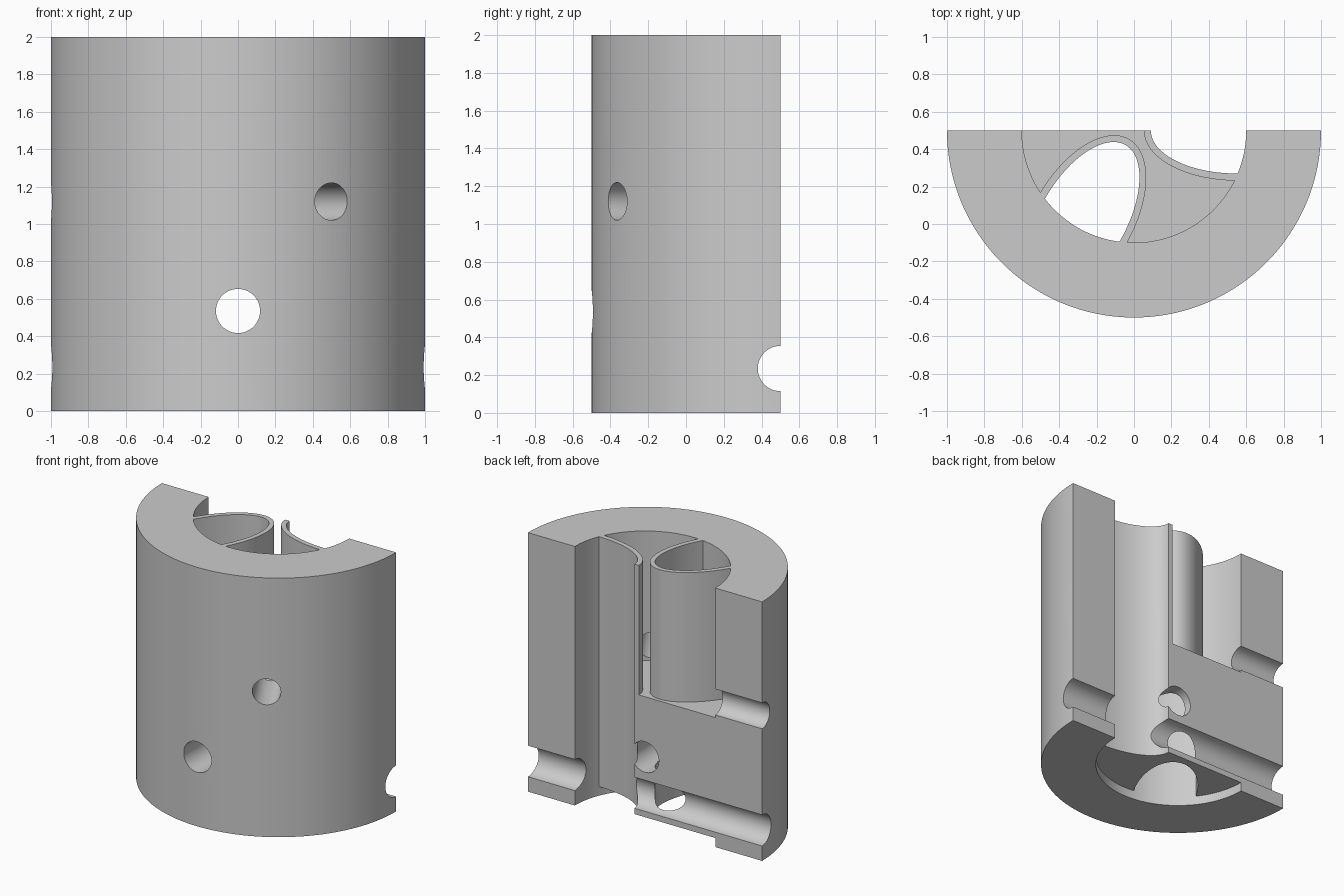
import bpy, bmesh, math
from mathutils import Vector, Matrix

if "Cube" in bpy.data.objects:
    bpy.data.objects.remove(bpy.data.objects["Cube"])

AXIS_Y = 0.5          # the full cylinder axis lies on the cut plane


def prism(name, pts, z0, z1):
    """Extrude a plan outline, given relative to the axis, from z0 to z1."""
    bm = bmesh.new()
    f = bm.faces.new([bm.verts.new((x, y + AXIS_Y, z0)) for x, y in pts])
    up = bmesh.ops.extrude_face_region(bm, geom=[f])["geom"]
    bmesh.ops.translate(bm, vec=(0, 0, z1 - z0),
                        verts=[v for v in up if isinstance(v, bmesh.types.BMVert)])
    bmesh.ops.recalc_face_normals(bm, faces=bm.faces)
    me = bpy.data.meshes.new(name)
    bm.to_mesh(me)
    bm.free()
    ob = bpy.data.objects.new(name, me)
    bpy.context.collection.objects.link(ob)
    return ob


def arc(r, a0, a1, n):
    return [(r * math.cos(math.radians(a0 + (a1 - a0) * i / n)),
             r * math.sin(math.radians(a0 + (a1 - a0) * i / n))) for i in range(n + 1)]


def lobe(name, a, b, angle, z0, z1):
    """Half-ellipse channel outline opening outward along the given angle."""
    pts = [(0.55 + a * x, b * y) for x, y in arc(1, 90, 270, 48)]
    pts += [(0.9, -b), (0.9, b)]
    c, s = math.cos(math.radians(angle)), math.sin(math.radians(angle))
    return prism(name, [(x * c - y * s, x * s + y * c) for x, y in pts], z0, z1)


def drill(name, r, start, end):
    """Round drill between two points."""
    p, q = Vector(start), Vector(end)
    d = q - p
    bm = bmesh.new()
    mat = Matrix.Translation((p + q) / 2) @ d.to_track_quat('Z', 'Y').to_matrix().to_4x4()
    bmesh.ops.create_cone(bm, cap_ends=True, segments=48, radius1=r, radius2=r,
                          depth=d.length, matrix=mat)
    me = bpy.data.meshes.new(name)
    bm.to_mesh(me)
    bm.free()
    ob = bpy.data.objects.new(name, me)
    bpy.context.collection.objects.link(ob)
    return ob


def combine(target, tool, operation):
    """Apply a boolean and remove the tool."""
    bpy.context.view_layer.objects.active = target
    m = target.modifiers.new("cut", 'BOOLEAN')
    m.operation, m.solver, m.object = operation, 'EXACT', tool
    bpy.ops.object.modifier_apply(modifier=m.name)
    bpy.data.objects.remove(tool)


# Insert: solid core plus thin channel walls rising above it
insert = prism("insert", arc(0.7, 0, 360, 96)[:-1], 0.07, 1.0)
channels = (0, 240)
for ang in channels:
    combine(insert, lobe("channel_wall", 0.497, 0.268, ang, 0.5, 2.2), 'UNION')
for ang in channels:
    combine(insert, lobe("channel", 0.46, 0.23, ang, -0.2, 2.4), 'DIFFERENCE')

# Empty space inside the bore
void = prism("bore_void", arc(0.6, 0, 360, 128)[:-1], -0.1, 2.1)
combine(void, insert, 'DIFFERENCE')

# Half-cylinder body
body = prism("half_cylinder_body", arc(1.0, 180, 360, 96), 0, 2)
combine(body, void, 'DIFFERENCE')

# Cross holes: one along the cut plane, one front to back, two radial
combine(body, drill("low_hole", 0.12, (-1.2, AXIS_Y, 0.235), (1.2, AXIS_Y, 0.235)), 'DIFFERENCE')
combine(body, drill("front_hole", 0.118, (0, -0.7, 0.535), (0, 0.7, 0.535)), 'DIFFERENCE')
for ang in (180, 300):
    c, s = math.cos(math.radians(ang)), math.sin(math.radians(ang))
    combine(body, drill("upper_hole", 0.1, (0.5 * c, AXIS_Y + 0.5 * s, 1.12),
                        (1.2 * c, AXIS_Y + 1.2 * s, 1.12)), 'DIFFERENCE')

# Single grey material and smooth curved walls
grey = bpy.data.materials.new("plain_grey")
grey.diffuse_color = (0.6, 0.6, 0.6, 1)
grey.use_nodes = True
grey.node_tree.nodes["Principled BSDF"].inputs["Base Color"].default_value = grey.diffuse_color
body.data.materials.clear()
body.data.materials.append(grey)
bpy.ops.object.select_all(action='DESELECT')
body.select_set(True)
bpy.context.view_layer.objects.active = body
bpy.ops.object.shade_smooth_by_angle(angle=math.radians(30))
